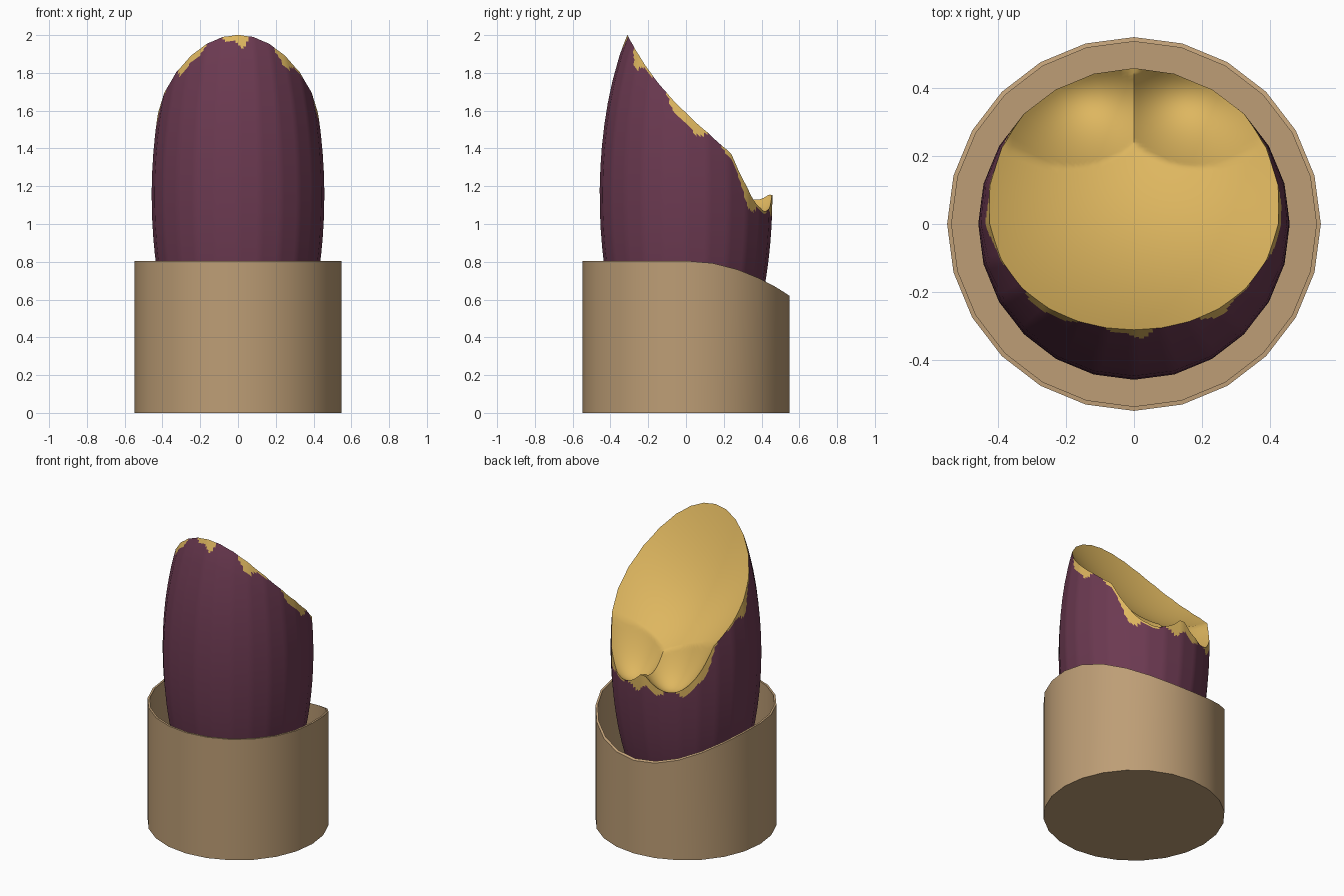
import bpy, bmesh, math

if "Cube" in bpy.data.objects:
    bpy.data.objects.remove(bpy.data.objects["Cube"])

TAU = 2 * math.pi


def material(name, rgb):
    m = bpy.data.materials.new(name)
    m.diffuse_color = (*rgb, 1)
    m.use_nodes = True
    m.node_tree.nodes["Principled BSDF"].inputs["Base Color"].default_value = m.diffuse_color
    return m


tan = material("tan paper", (0.51, 0.34, 0.18))
purple = material("purple skin", (0.15, 0.042, 0.083))
yellow = material("yellow flesh", (0.73, 0.47, 0.115))


def finish(bm, name, mats):
    bmesh.ops.recalc_face_normals(bm, faces=bm.faces)
    me = bpy.data.meshes.new(name)
    bm.to_mesh(me)
    bm.free()
    ob = bpy.data.objects.new(name, me)
    bpy.context.collection.objects.link(ob)
    for m in mats:
        me.materials.append(m)
    bpy.ops.object.select_all(action='DESELECT')
    ob.select_set(True)
    bpy.context.view_layer.objects.active = ob
    bpy.ops.object.shade_smooth_by_angle(angle=math.radians(40))
    return ob


def bridge(bm, a, b, mat_rule=lambda i: 0):
    n = len(a)
    for i in range(n):
        j = (i + 1) % n
        bm.faces.new((a[i], a[j], b[j], b[i])).material_index = mat_rule(i)


# Paper sleeve: 24-sided cup, rim dipping toward the back
bm = bmesh.new()


def cup_ring(r, z=None):
    ring = []
    for i in range(24):
        t = TAU * i / 24
        x, y = r * math.cos(t), r * math.sin(t)
        h = 0.805 - 0.185 * (max(y, 0) / 0.548) ** 2 if z is None else z
        ring.append(bm.verts.new((x, y, h)))
    return ring


rings = [cup_ring(0.548, 0), cup_ring(0.548), cup_ring(0.535), cup_ring(0.535, 0.012)]
for a, b in zip(rings, rings[1:]):
    bridge(bm, a, b)
bm.faces.new(rings[0])
bm.faces.new(rings[-1])
finish(bm, "paper_sleeve", [tan])


# Bitten sweet potato: ellipsoid whose top is cut by a scooped surface
def bite(x, y):
    main = 1.08 + 0.33 * math.exp(-y / 0.302) + x * x
    dx, dy = abs(x) - 0.14, y - 0.32
    small = 1.065 - 0.6 * dy + 4 * dx * dx + 6 * dy * dy
    return min(main, small)


def radius(z, t):
    r = 0.457 * math.sqrt(max(0, 1 - ((z - 1.15) / 1.16) ** 2))
    step = TAU / 24
    return r * math.cos(step / 2) / math.cos(t % step - step / 2)


def rim_height(t):
    lo, hi = 0.6, 2.3
    for _ in range(40):
        z = (lo + hi) / 2
        r = radius(z, t)
        if z < bite(r * math.cos(t), r * math.sin(t)):
            lo = z
        else:
            hi = z
    return lo


def fringe(t):
    u = t + math.pi / 2
    return (0.015 + 0.04 * math.cos(8 * u) + 0.018 * math.sin(19 * u)
            + 0.025 * (1 + math.sin(t)) / 2)


N = 144
ROWS, STEP = 9, 0.014
angles = [TAU * i / N for i in range(N)]
rims = [rim_height(t) for t in angles]
bm = bmesh.new()


def skin_ring(heights):
    return [bm.verts.new((radius(z, t) * math.cos(t), radius(z, t) * math.sin(t), z))
            for z, t in zip(heights, angles)]


# Skin below the bite
low = ROWS * STEP
rings = [skin_ring([0.02 + (h - low - 0.02) * (k / 20) ** 1.3 for h in rims]) for k in range(21)]
for a, b in zip(rings, rings[1:]):
    bridge(bm, a, b)
bm.faces.new(rings[0])

# Ragged edge where the skin is torn
prev = rings[-1]
for k in range(ROWS - 1, -1, -1):
    ring = skin_ring([h - k * STEP for h in rims])
    depth = (k + 0.5) * STEP
    bridge(bm, prev, ring, lambda i: int(depth < fringe(angles[i] + TAU / N / 2)))
    prev = ring

# Scooped flesh
CY, M = 0.07, 36
rim = [v.co.copy() for v in prev]
for k in range(1, M):
    f = 1 - k / M
    ring = []
    for c in rim:
        x, y = c.x * f, CY + (c.y - CY) * f
        ring.append(bm.verts.new((x, y, bite(x, y))))
    bridge(bm, prev, ring, lambda i: 1)
    prev = ring
centre = bm.verts.new((0, CY, bite(0, CY)))
for i in range(N):
    bm.faces.new((prev[i], prev[(i + 1) % N], centre)).material_index = 1
finish(bm, "bitten_sweet_potato", [purple, yellow])
